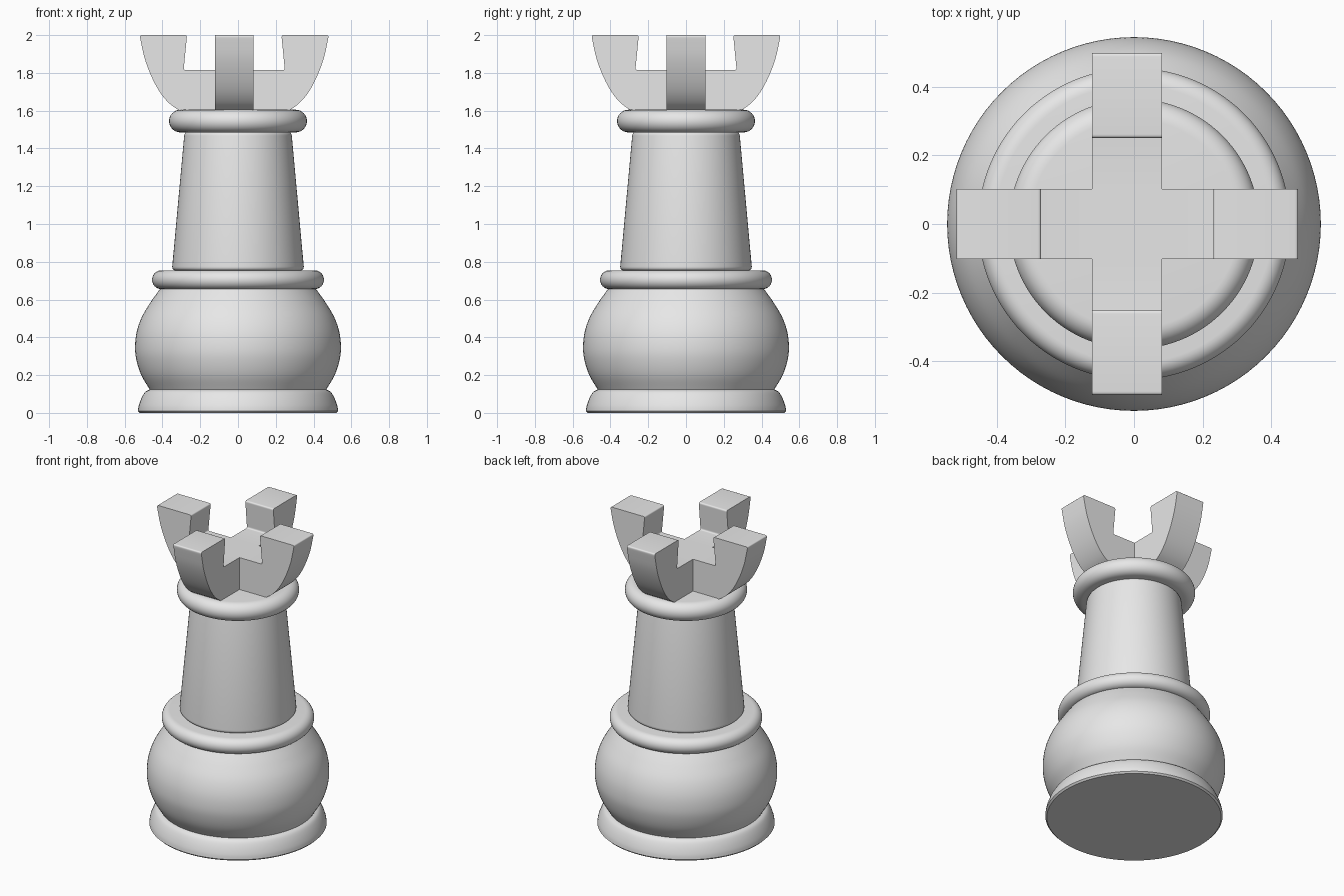
import bpy
import bmesh
from math import radians
from mathutils import Matrix, Vector

cube = bpy.data.objects.get("Cube")
if cube:
    bpy.data.objects.remove(cube, do_unlink=True)

grey = bpy.data.materials.new("light grey")
grey.use_nodes = True
grey.diffuse_color = (0.8, 0.8, 0.8, 1)
grey.node_tree.nodes["Principled BSDF"].inputs["Base Color"].default_value = (0.8, 0.8, 0.8, 1)


def finish(bm, name):
    """Turn a bmesh into a smooth-shaded object that keeps its sharp edges."""
    bmesh.ops.recalc_face_normals(bm, faces=bm.faces)
    mesh = bpy.data.meshes.new(name)
    bm.to_mesh(mesh)
    bm.free()
    mesh.materials.append(grey)
    obj = bpy.data.objects.new(name, mesh)
    bpy.context.collection.objects.link(obj)
    bpy.ops.object.select_all(action="DESELECT")
    obj.select_set(True)
    bpy.context.view_layer.objects.active = obj
    bpy.ops.object.shade_smooth_by_angle(angle=radians(35))
    return obj


def spline(points, steps=6):
    """Smooth curve through all the points."""
    pts = [Vector(p) for p in points]
    pts = [2 * pts[0] - pts[1]] + pts + [2 * pts[-1] - pts[-2]]
    out = []
    for a, b, c, d in zip(pts, pts[1:], pts[2:], pts[3:]):
        for i in range(steps):
            t = i / steps
            out.append(b + 0.5 * t * ((c - a) + t * ((2 * a - 5 * b + 4 * c - d)
                                                     + t * (3 * (b - c) + d - a))))
    return out + [pts[-2]]


def fillet(points, radius, steps=5):
    """Round every corner of an open polyline."""
    pts = [Vector(p) for p in points]
    out = [pts[0]]
    for a, b, c in zip(pts, pts[1:], pts[2:]):
        p = b + (a - b).normalized() * radius
        q = b + (c - b).normalized() * radius
        for i in range(steps + 1):
            t = i / steps
            out.append(p * (1 - t) ** 2 + b * 2 * t * (1 - t) + q * t * t)
    return out + [pts[-1]]


def lathe(name, profile, sides=96):
    """Spin a radius/height profile about z and close both ends."""
    bm = bmesh.new()
    rings = []
    for r, z in profile:
        ring = [bm.verts.new(Matrix.Rotation(radians(360 * i / sides), 3, "Z") @ Vector((r, 0, z)))
                for i in range(sides)]
        rings.append(ring)
    for low, high in zip(rings, rings[1:]):
        for i in range(sides):
            j = (i + 1) % sides
            bm.faces.new((low[i], low[j], high[j], high[i]))
    bm.faces.new(rings[0])
    bm.faces.new(rings[-1])
    return finish(bm, name)


def collar(name, radius, low, high):
    """Disc with a fully rounded rim."""
    mid, h = (low + high) / 2, (high - low) / 2
    rim = [Matrix.Rotation(radians(a), 2) @ Vector((h, 0)) + Vector((radius - h, mid))
           for a in range(-90, 91, 12)]
    return lathe(name, rim)


# Turned parts, from the floor up
lathe("base", [Vector((0.52, 0))] + spline([(0.53, 0.01), (0.525, 0.04), (0.51, 0.08),
                                            (0.49, 0.112), (0.465, 0.125)], 4))
lathe("body", spline([(0.465, 0.12), (0.512, 0.2), (0.538, 0.28), (0.545, 0.35),
                      (0.536, 0.43), (0.508, 0.51), (0.46, 0.59), (0.41, 0.66)]))
collar("lower_collar", 0.455, 0.655, 0.755)
lathe("column", fillet([(0.32, 0.752), (0.35, 0.756), (0.283, 1.487), (0.25, 1.49)], 0.02))
collar("upper_collar", 0.365, 1.485, 1.605)

# Crown: four flared prongs around a square centre
HALF, FLOOR, BOTTOM = 0.102, 1.815, 1.6
outer = spline([(0.29, BOTTOM), (0.345, 1.64), (0.395, 1.7), (0.44, 1.785),
                (0.475, 1.88), (0.497, 1.98)], 4)
inner = fillet([(0.497, 1.98), (0.5, 2), (0.25, 2), (0.268, FLOOR), (HALF, FLOOR)], 0.012)
outline = [Vector((HALF, BOTTOM))] + outer + inner[1:]

bm = bmesh.new()
for turn in range(4):
    spin = Matrix.Rotation(radians(90 * turn), 3, "Z")
    left, right = ([bm.verts.new(spin @ Vector((x, side * HALF, z))) for x, z in outline]
                   for side in (1, -1))
    bm.faces.new(left)
    bm.faces.new(right)
    for i in range(len(outline) - 1):
        bm.faces.new((left[i], left[i + 1], right[i + 1], right[i]))
for z in (BOTTOM, FLOOR):
    bm.faces.new([bm.verts.new((x * HALF, y * HALF, z))
                  for x, y in ((1, 1), (-1, 1), (-1, -1), (1, -1))])
bmesh.ops.remove_doubles(bm, verts=bm.verts, dist=0.0005)
crown = finish(bm, "crown")
crown.location.x = -0.02
